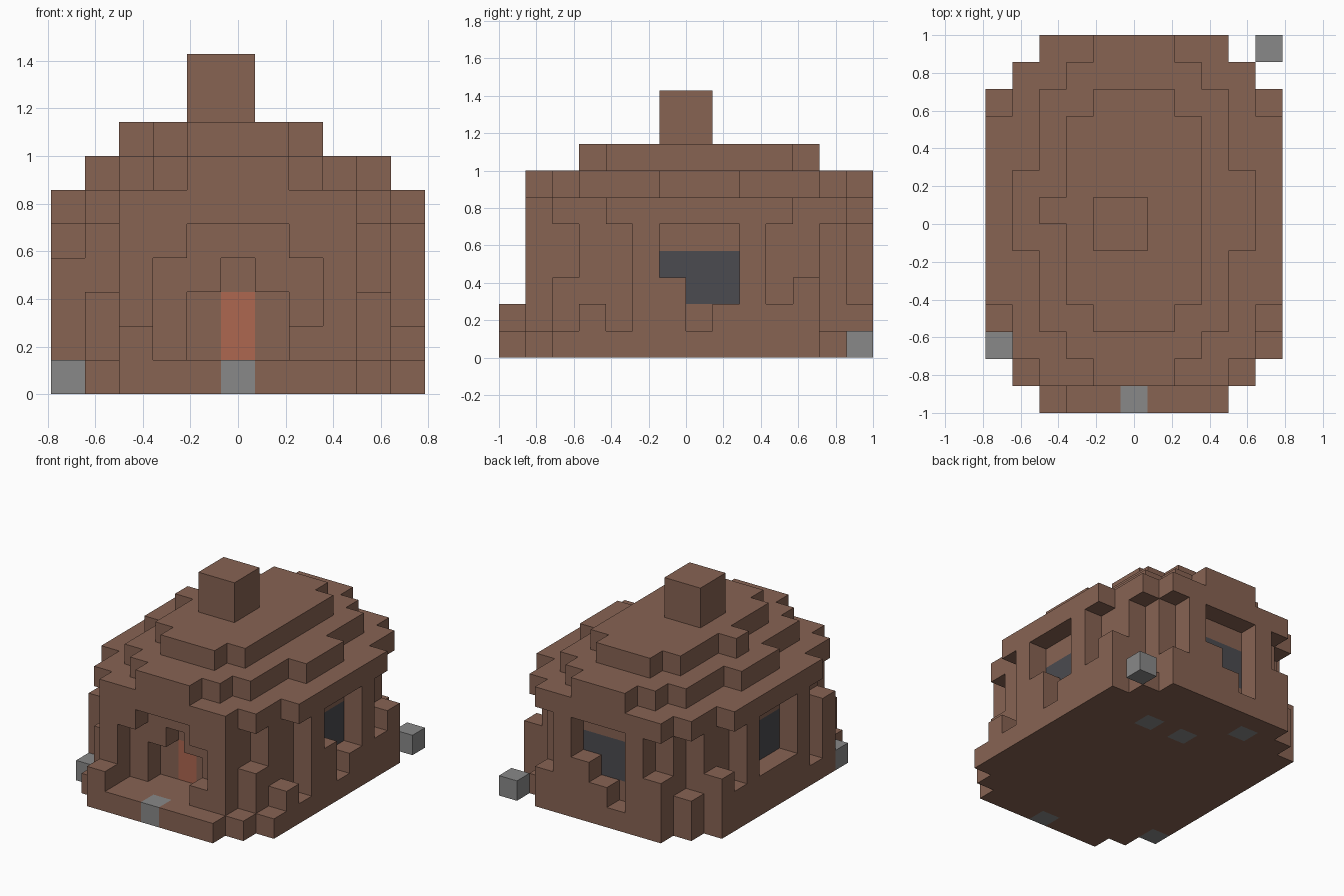
import bpy
import bmesh
import math
from mathutils import Vector

if "Cube" in bpy.data.objects:
    bpy.data.objects.remove(bpy.data.objects["Cube"], do_unlink=True)

U = 1 / 7                      # edge of one block
ORIGIN = Vector((-5.5, -7, 0))  # grid corner, in blocks
cells = {}                     # block position -> part name


def fill(part, xs, ys, zs):
    """Fill an inclusive range of blocks with a part; None carves it away."""
    for x in range(xs[0], xs[1] + 1):
        for y in range(ys[0], ys[1] + 1):
            for z in range(zs[0], zs[1] + 1):
                if part:
                    cells[x, y, z] = part
                else:
                    cells.pop((x, y, z), None)


def column(part, x, y, height):
    fill(part, (x, x), (y, y), (0, height - 1))


def stepped(part, z, rows):
    """One layer made of overlapping rectangles (x range, y range)."""
    for xs, ys in rows:
        fill(part, xs, ys, (z, z))


# Floor slab and the eave layer share a stepped oval plan
oval = [((2, 8), (0, 13)), ((1, 9), (1, 12)), ((0, 10), (2, 11))]
stepped("floor", 0, oval)

# Walls
fill("walls", (2, 8), (1, 13), (1, 4))
fill("walls", (1, 9), (3, 11), (1, 4))
for x in (0, 10):
    fill("walls", (x, x), (5, 9), (1, 4))

# Broken back corners of the wall
fill(None, (2, 2), (13, 13), (3, 4))
fill(None, (8, 8), (13, 13), (2, 4))

# Low buttresses around the corners
for x, y, height in ((2, 0, 2), (9, 2, 3), (1, 2, 3), (10, 3, 2), (0, 3, 4),
                     (10, 10, 2), (10, 11, 3), (0, 10, 2), (0, 11, 3),
                     (1, 12, 2)):
    for z in range(1, height):
        cells[x, y, z] = "buttresses"

# Front porch arch, inner doorway and door
fill(None, (3, 7), (1, 1), (2, 3))
fill(None, (4, 6), (1, 1), (4, 4))
fill(None, (3, 6), (1, 1), (1, 1))
fill(None, (4, 6), (2, 2), (1, 2))
fill(None, (5, 5), (2, 2), (3, 3))
fill("door", (5, 5), (3, 3), (1, 2))

# Side windows, recessed one block
for x, glass_x in ((0, 1), (10, 9)):
    fill(None, (x, x), (6, 8), (2, 4))
    fill("side_windows", (glass_x, glass_x), (6, 8), (2, 3))
cells[10, 6, 2] = "walls"
cells[9, 6, 2] = "walls"
fill(None, (10, 10), (7, 7), (1, 1))

# Back window with a sill that steps down
fill(None, (4, 6), (13, 13), (1, 4))
fill("back_window", (4, 6), (12, 12), (2, 3))
for x, top in ((6, 2), (5, 1)):
    fill("walls", (x, x), (13, 13), (1, top))

# Roof layers
stepped("eaves", 5, [((2, 8), (1, 13)), ((1, 9), (2, 12)), ((0, 10), (4, 10))])
stepped("middle_roof", 6, [((4, 6), (1, 13)), ((3, 7), (2, 12)),
                           ((2, 8), (3, 11)), ((1, 9), (6, 8))])
stepped("upper_roof", 7, [((4, 6), (3, 11)), ((3, 7), (4, 10)), ((2, 2), (7, 7))])
fill("chimney", (4, 5), (6, 7), (8, 9))

# Stones set in and around the floor
for x, y in ((5, 0), (0, 2), (10, 13), (7, 10), (5, 10), (3, 12)):
    column("stones", x, y, 1)


def material(name, rgb):
    mat = bpy.data.materials.new(name)
    mat.use_nodes = True
    mat.diffuse_color = (*rgb, 1)
    mat.node_tree.nodes["Principled BSDF"].inputs["Base Color"].default_value = (*rgb, 1)
    return mat


brown = material("brown clay", (0.245, 0.125, 0.086))
special = {
    "stones": material("grey stone", (0.25, 0.25, 0.25)),
    "door": material("red clay", (0.42, 0.135, 0.08)),
    "side_windows": material("dark glass", (0.07, 0.07, 0.08)),
}
special["back_window"] = special["side_windows"]


def build(part):
    """Skin the exposed sides of a part's blocks and merge flat areas."""
    bm = bmesh.new()
    for cell in [c for c, name in cells.items() if name == part]:
        centre = Vector(cell) + Vector((0.5, 0.5, 0.5)) + ORIGIN
        for axis in range(3):
            for sign in (-1, 1):
                step = Vector((0, 0, 0))
                step[axis] = sign
                if tuple(int(c + s) for c, s in zip(cell, step)) in cells:
                    continue
                side = Vector((0, 0, 0))
                side[(axis + 1) % 3] = 0.5
                up = step.cross(side)
                mid = centre + step / 2
                corners = (mid - side - up, mid + side - up,
                           mid + side + up, mid - side + up)
                bm.faces.new([bm.verts.new(p * U) for p in corners])
    bmesh.ops.remove_doubles(bm, verts=bm.verts[:], dist=U / 100)
    bmesh.ops.dissolve_limit(bm, angle_limit=math.radians(1),
                             verts=bm.verts[:], edges=bm.edges[:])
    mesh = bpy.data.meshes.new(part)
    bm.to_mesh(mesh)
    bm.free()
    mesh.materials.append(special.get(part, brown))
    bpy.context.collection.objects.link(bpy.data.objects.new(part, mesh))


for part_name in sorted(set(cells.values())):
    build(part_name)
